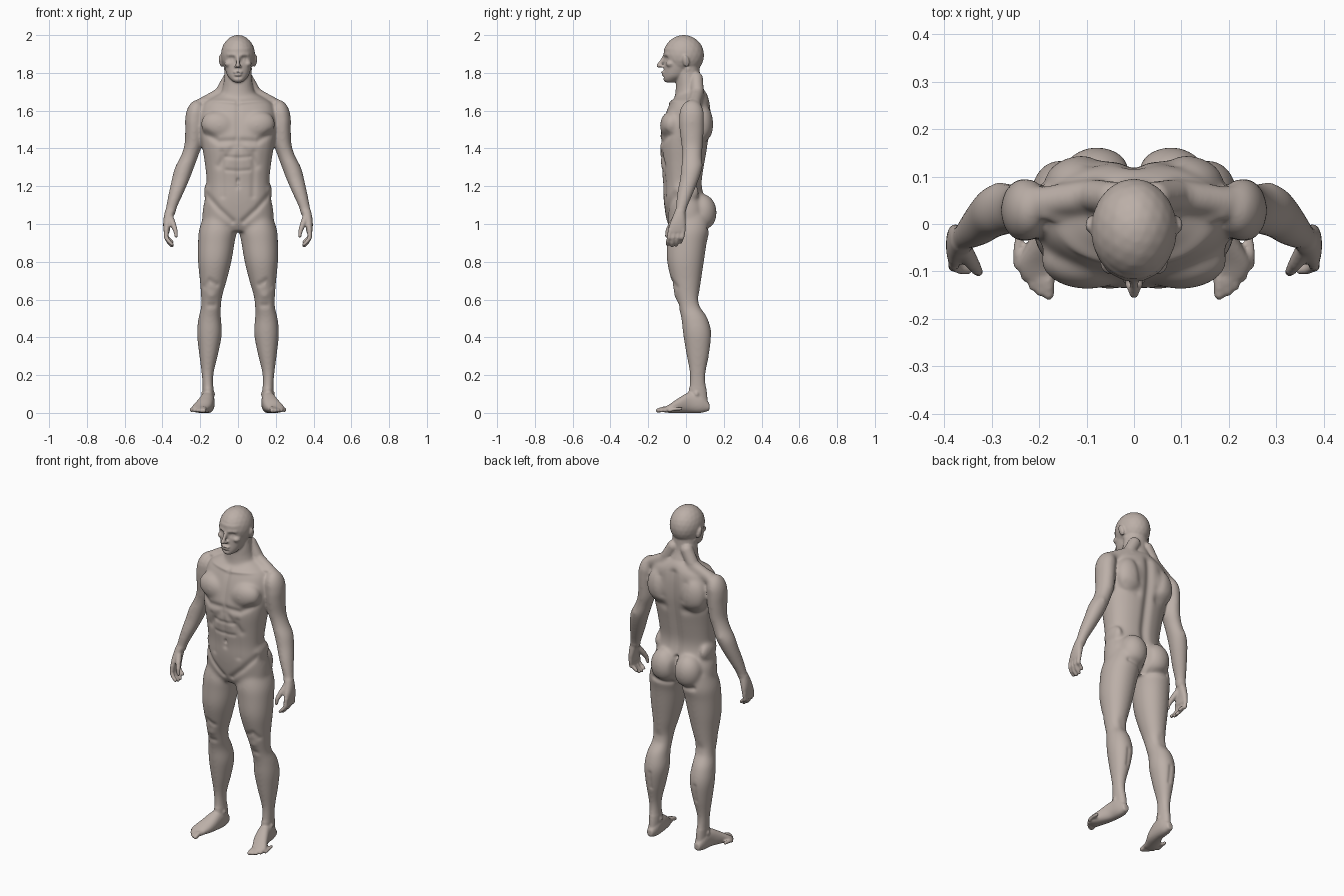
import bpy, bmesh, math
from mathutils import Matrix, Vector
from mathutils.geometry import intersect_point_line

default_cube = bpy.data.objects.get("Cube")
if default_cube:
    bpy.data.objects.remove(default_cube)

FRONT, BACK = -1, 1
SIDES = 28


def spline(a, b, c, d, t):
    """Smooth interpolation between b and c."""
    return b + 0.5 * t * (c - a + t * (2 * a - 5 * b + 4 * c - d + t * (3 * (b - c) + d - a)))


def loft(bm, rows, along="z", power=2.3, steps=5):
    """Closed skin through rounded sections: (station, min u, max u, min v, max v)."""
    dense = []
    last = len(rows) - 1
    for i in range(last):
        quad = [rows[max(i - 1, 0)], rows[i], rows[i + 1], rows[min(i + 2, last)]]
        for k in range(steps):
            dense.append([spline(*values, k / steps) for values in zip(*quad)])
    dense.append(rows[-1])
    rings = []
    for station, u_min, u_max, v_min, v_max in dense:
        ring = []
        for k in range(SIDES):
            angle = math.tau * k / SIDES
            c, s = math.cos(angle), math.sin(angle)
            u = (u_min + u_max) / 2 + (u_max - u_min) / 2 * math.copysign(abs(c) ** (2 / power), c)
            v = (v_min + v_max) / 2 + (v_max - v_min) / 2 * math.copysign(abs(s) ** (2 / power), s)
            ring.append(bm.verts.new((u, v, station) if along == "z" else (u, station, v)))
        rings.append(ring)
    for low, high in zip(rings, rings[1:]):
        for k in range(SIDES):
            n = (k + 1) % SIDES
            bm.faces.new((low[k], low[n], high[n], high[k]))
    bm.faces.new(rings[0])
    bm.faces.new(rings[-1])


def central(bm, rows, **options):
    """Loft that is symmetric about the middle: (station, half width, min y, max y)."""
    loft(bm, [(z, -w, w, front, back) for z, w, front, back in rows], **options)


def blob(bm, center, radii, tilt=0.0, turn=0.0):
    """Ellipsoid mass, tilted about y and turned about x."""
    place = (Matrix.Translation(center) @ Matrix.Rotation(tilt, 4, "Y")
             @ Matrix.Rotation(turn, 4, "X") @ Matrix.Diagonal((*radii, 1)))
    bmesh.ops.create_icosphere(bm, subdivisions=3, radius=1, matrix=place)


def digit(bm, points, r_start, r_end):
    """Tapered rounded tube through a few joints."""
    points = [Vector(p) for p in points]
    radii = [r_start + (r_end - r_start) * i / (len(points) - 1) for i in range(len(points))]
    for p, r in zip(points, radii):
        blob(bm, p, (r, r, r))
    for a, b, ra, rb in zip(points, points[1:], radii, radii[1:]):
        turn = (b - a).to_track_quat("Z", "Y").to_matrix().to_4x4()
        bmesh.ops.create_cone(bm, cap_ends=True, segments=16, radius1=ra, radius2=rb,
                              depth=(b - a).length,
                              matrix=Matrix.Translation((a + b) / 2) @ turn)


def build_leg(bm):
    loft(bm, [(1.05, .03, .18, -.08, .12), (.97, .008, .206, -.1, .125), (.9, .018, .212, -.102, .11),
              (.8, .035, .212, -.1, .095), (.7, .06, .202, -.078, .08), (.62, .083, .196, -.056, .07),
              (.56, .09, .196, -.04, .08), (.5, .09, .21, -.025, .115), (.42, .085, .217, -.016, .135),
              (.32, .103, .207, 0, .126), (.2, .13, .192, .02, .103), (.1, .128, .186, .012, .112),
              (.03, .128, .186, 0, .118)], power=2.1)
    # buttock, kneecap, ankle bones
    blob(bm, (.078, .085, 1.06), (.082, .078, .1))
    blob(bm, (.14, -.035, .635), (.033, .03, .04))
    blob(bm, (.158, .055, .1), (.038, .022, .025))
    # foot and toes
    loft(bm, [(.124, .14, .175, .012, .05), (.08, .125, .19, 0, .1), (.02, .125, .2, 0, .11),
              (-.04, .135, .225, 0, .078), (-.085, .155, .246, 0, .047), (-.115, .165, .235, .003, .03)],
         along="y")
    for i in range(5):
        x, tip = .18 + .0165 * i, -.148 + .003 * i * (i + 1)
        digit(bm, [(x - .004, tip + .06, .022), (x, tip + .025, .02), (x, tip, .012)],
              .014 - .001 * i, .0125 - .001 * i)


def build_arm(bm):
    loft(bm, [(1.64, .18, .235, .0, .08), (1.57, .18, .277, -.035, .095), (1.5, .185, .28, -.035, .095),
              (1.42, .19, .284, -.025, .09), (1.36, .21, .303, -.02, .085), (1.3, .232, .334, -.026, .087),
              (1.24, .255, .35, -.032, .07), (1.17, .285, .366, -.046, .042), (1.1, .317, .38, -.054, .012),
              (1.05, .335, .388, -.056, -.006)], power=2)
    # deltoid and elbow
    blob(bm, (.228, .03, 1.575), (.05, .067, .085), tilt=-.2)
    blob(bm, (.285, .068, 1.31), (.022, .022, .03))
    # palm, fingers, thumb
    loft(bm, [(1.08, .33, .384, -.055, -.005), (1.03, .346, .394, -.074, -.002),
              (.99, .357, .396, -.09, .0), (.955, .363, .393, -.094, -.006)])
    for i in range(4):
        y = -.084 + .0235 * i
        reach = (.008, 0, .004, .02)[i]
        digit(bm, [(.379, y, .97), (.38, y - .006, .928), (.366, y - .012, .9 + reach),
                   (.349, y - .014, .884 + reach)], .0125, .0095)
    digit(bm, [(.36, -.05, 1.035), (.342, -.08, .995), (.331, -.097, .965), (.327, -.102, .935)],
          .019, .009)


def build_trunk_side(bm):
    # chest, shoulder blade, flank, neck muscle
    blob(bm, (.098, -.076, 1.52), (.1, .062, .078), tilt=-.25)
    blob(bm, (.105, .085, 1.53), (.085, .06, .11))
    blob(bm, (.15, 0, 1.17), (.03, .07, .06))
    digit(bm, [(.055, .01, 1.82), (.03, -.035, 1.69)], .02, .014)
    digit(bm, [(.045, .055, 1.77), (.09, .06, 1.69), (.19, .045, 1.635)], .035, .035)
    # ear, cheekbone, nostril
    blob(bm, (.091, .0, 1.862), (.01, .018, .033), tilt=.2, turn=.2)
    blob(bm, (.05, -.082, 1.848), (.022, .025, .018))
    blob(bm, (.011, -.128, 1.834), (.009, .011, .008))


def build_center(bm):
    # trunk
    central(bm, [(1.7, .08, -.035, .105), (1.67, .135, -.06, .12), (1.64, .18, -.085, .128),
                 (1.58, .2, -.11, .133), (1.5, .203, -.13, .13), (1.42, .192, -.142, .118),
                 (1.32, .176, -.133, .1), (1.22, .166, -.122, .086), (1.15, .172, -.12, .097),
                 (1.08, .186, -.113, .12), (1.01, .185, -.1, .11), (.96, .14, -.075, .07)])
    # neck
    central(bm, [(1.84, .068, -.045, .072), (1.77, .074, -.052, .076), (1.72, .082, -.054, .092),
                 (1.67, .1, -.06, .115)], power=2)
    # skull and jaw
    blob(bm, (0, -.012, 1.894), (.091, .108, .107))
    central(bm, [(1.93, .078, -.116, .06), (1.9, .08, -.117, .05), (1.86, .076, -.115, .04),
                 (1.82, .068, -.117, .025), (1.785, .056, -.12, .005), (1.763, .038, -.12, -.03),
                 (1.75, .022, -.11, -.055)], power=2.1)
    # nose and lips
    digit(bm, [(0, -.114, 1.89), (0, -.13, 1.86), (0, -.146, 1.838)], .009, .0115)
    blob(bm, (0, -.12, 1.802), (.026, .013, .007))
    blob(bm, (0, -.119, 1.79), (.022, .013, .007))


# Surface strokes: (x, z) path, facing side, width, depth (negative raises a ridge)
STROKES = [
    ([(0, 1.64), (0, 1.14)], BACK, .026, .014),                        # spine
    ([(0, 1.12), (0, .97)], BACK, .013, .028),                         # buttock cleft
    ([(.04, .968), (.13, .98)], BACK, .016, .009),                     # buttock fold
    ([(.07, 1.43), (.15, 1.45)], BACK, .025, .007),                    # under shoulder blade
    ([(.07, 1.5), (.09, 1.6)], BACK, .02, .005),                       # shoulder blade edge
    ([(.14, .6), (.14, .57)], BACK, .03, .006),                        # knee hollow
    ([(.15, .4), (.15, .31)], BACK, .012, .005),                       # calf split
    ([(0, 1.62), (0, 1.2)], FRONT, .014, .006),                        # breastbone line
    ([(.02, 1.44), (.1, 1.435), (.17, 1.48)], FRONT, .018, .009),      # chest lower edge
    ([(.02, 1.645), (.1, 1.652), (.19, 1.66)], FRONT, .011, -.007),    # collarbone
    ([(.17, 1.16), (.1, 1.08), (.03, 1.015)], FRONT, .016, .009),      # groin line
    ([(.02, 1.41), (.1, 1.31)], FRONT, .02, .006),                     # rib arch
    ([(0, 1.35), (.06, 1.355)], FRONT, .011, .004),                    # upper belly line
    ([(0, 1.28), (.06, 1.285)], FRONT, .011, .004),                    # lower belly line
    ([(.085, 1.38), (.08, 1.15)], FRONT, .016, .005),                  # belly side line
    ([(0, 1.235), (0, 1.225)], FRONT, .007, .008),                     # navel
    ([(.115, .68), (.15, .7), (.175, .67)], FRONT, .016, .006),        # above kneecap
    ([(.13, .57), (.15, .57)], FRONT, .016, .005),                     # below kneecap
    ([(.032, 1.876), (.036, 1.876)], FRONT, .013, .014),               # eye socket
    ([(.034, 1.874), (.034, 1.874)], FRONT, .009, -.007),              # eyelid
    ([(.018, 1.894), (.055, 1.897)], FRONT, .009, -.004),              # brow
    ([(0, 1.796), (.022, 1.795)], FRONT, .004, .006),                  # mouth
    ([(0, 1.778), (.014, 1.778)], FRONT, .006, .005),                  # chin crease
]


def carve(bm, path, side, width, depth):
    """Push skin facing the given side in along a mirrored stroke."""
    path = [Vector(p) for p in path]
    reach = 2.5 * width
    low, high = min(p.y for p in path) - reach, max(p.y for p in path) + reach
    for v in bm.verts:
        facing = v.normal.y * side
        if facing <= 0 or not low < v.co.z < high:
            continue
        here = Vector((abs(v.co.x), v.co.z))
        nearest = reach
        for a, b in zip(path, path[1:]):
            spot = a
            if a != b:
                hit, t = intersect_point_line(here, a, b)
                spot = a.lerp(b, min(max(t, 0), 1))
            nearest = min(nearest, (here - spot.to_2d()).length)
        if nearest < reach:
            v.co.y -= side * depth * min(1, 1.5 * facing) * math.exp(-(nearest / width) ** 2)


def is_soft(co):
    """Broad body areas, leaving out the head, hands and feet."""
    return .13 < co.z < 1.71 and not (abs(co.x) > .31 and co.z < 1.07)


# Assemble the left half, mirror it, then add the middle parts
bm = bmesh.new()
for build in (build_leg, build_arm, build_trunk_side):
    build(bm)
copy = bmesh.ops.duplicate(bm, geom=bm.verts[:] + bm.edges[:] + bm.faces[:])["geom"]
bmesh.ops.scale(bm, vec=(-1, 1, 1), verts=[g for g in copy if isinstance(g, bmesh.types.BMVert)])
build_center(bm)
bmesh.ops.recalc_face_normals(bm, faces=bm.faces[:])
mesh = bpy.data.meshes.new("body")
bm.to_mesh(mesh)
bm.free()
body = bpy.data.objects.new("body", mesh)
bpy.context.collection.objects.link(body)

# Fuse everything into one skin
fuse = body.modifiers.new("fuse", "REMESH")
fuse.mode = "VOXEL"
fuse.voxel_size = .0055
fused = bpy.data.meshes.new_from_object(body.evaluated_get(bpy.context.evaluated_depsgraph_get()))
body.modifiers.clear()
body.data = fused
bpy.data.meshes.remove(mesh)

# Soften the joins, then carve the muscle and face lines
bm = bmesh.new()
bm.from_mesh(fused)
soft = [v for v in bm.verts if is_soft(v.co)]
for _ in range(22):
    bmesh.ops.smooth_vert(bm, verts=soft, factor=.5, use_axis_x=True, use_axis_y=True, use_axis_z=True)
for group in (bm.verts[:], bm.verts[:]):
    bmesh.ops.smooth_vert(bm, verts=group, factor=.5, use_axis_x=True, use_axis_y=True, use_axis_z=True)
bm.normal_update()
for stroke in STROKES:
    carve(bm, *stroke)
bmesh.ops.smooth_vert(bm, verts=bm.verts[:], factor=.4, use_axis_x=True, use_axis_y=True, use_axis_z=True)
for face in bm.faces:
    face.smooth = True
bm.to_mesh(fused)
bm.free()
fused.name = "body"

# Single clay colour
clay = bpy.data.materials.new("warm grey clay")
clay.use_nodes = True
clay.diffuse_color = (.5, .43, .39, 1)
clay.node_tree.nodes["Principled BSDF"].inputs["Base Color"].default_value = clay.diffuse_color
fused.materials.clear()
fused.materials.append(clay)
